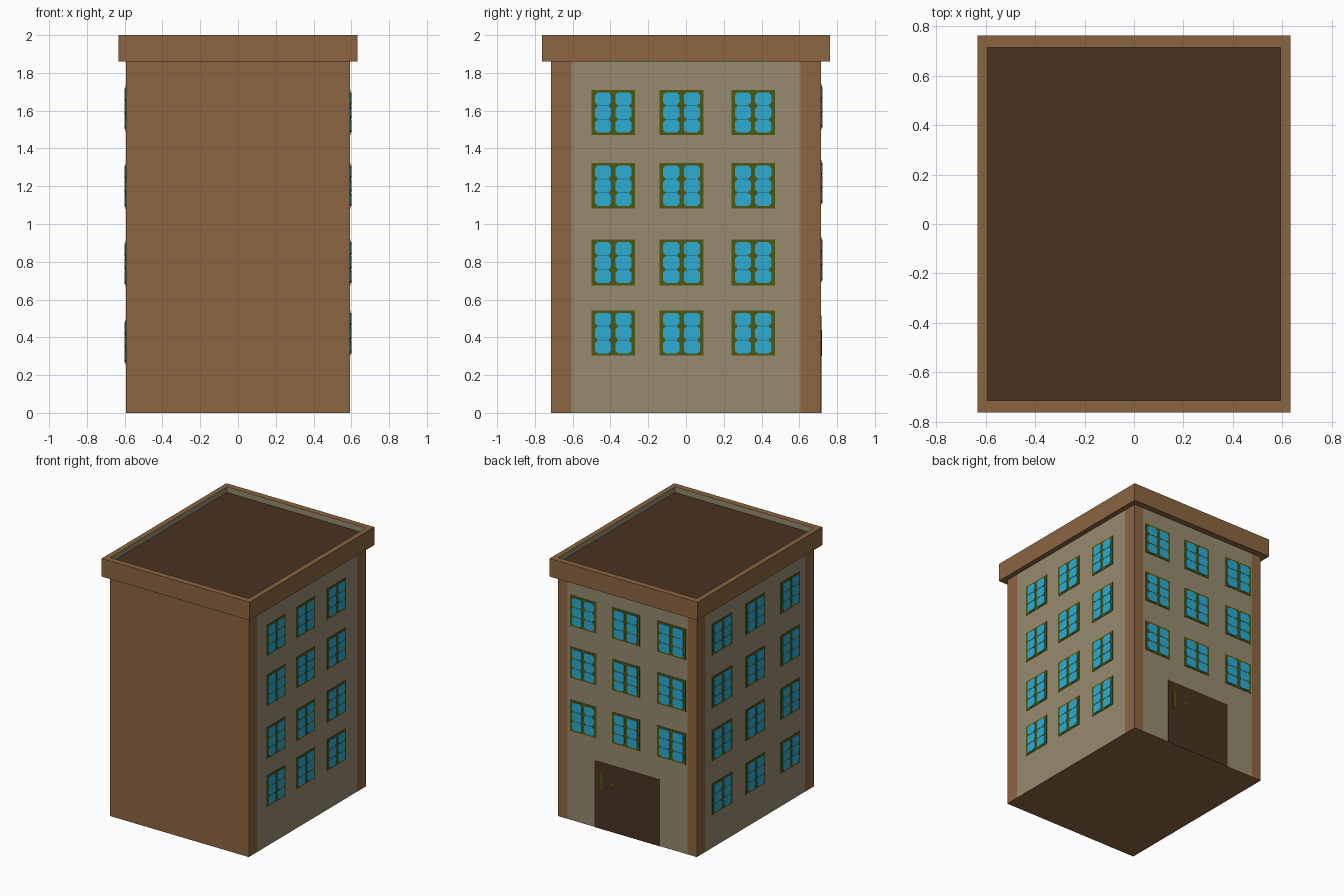
import bpy, bmesh
from mathutils import Vector

if "Cube" in bpy.data.objects:
    bpy.data.objects.remove(bpy.data.objects["Cube"])

HX, HY, EAVE, TOP, ROOF = 0.593, 0.715, 1.86, 2.0, 1.957


def material(name, rgb):
    m = bpy.data.materials.new(name)
    m.diffuse_color = (*rgb, 1)
    m.use_nodes = True
    m.node_tree.nodes["Principled BSDF"].inputs["Base Color"].default_value = m.diffuse_color
    return m


BROWN = material("brown trim", (0.258, 0.130, 0.053))
BEIGE = material("beige plaster", (0.309, 0.258, 0.159))
DARK = material("dark brown", (0.065, 0.032, 0.015))
OLIVE = material("olive frame", (0.076, 0.095, 0.005))
CYAN = material("cyan glass", (0.026, 0.413, 0.644))
BLUE = material("deep blue glass", (0.012, 0.235, 0.420))


def make_object(name, bm, mats):
    mesh = bpy.data.meshes.new(name)
    bm.to_mesh(mesh)
    bm.free()
    for m in mats:
        mesh.materials.append(m)
    ob = bpy.data.objects.new(name, mesh)
    bpy.context.collection.objects.link(ob)
    return ob


def ring(bm, x, y, z):
    return [bm.verts.new((a * x, b * y, z)) for a, b in ((-1, -1), (1, -1), (1, 1), (-1, 1))]


def bridge(bm, lo, hi, mat=0):
    for i in range(4):
        j = (i + 1) % 4
        bm.faces.new((lo[i], lo[j], hi[j], hi[i])).material_index = mat


# Walls: corner strips are cut into the faces, the front stays all brown
bm = bmesh.new()
base, eave = ring(bm, HX, HY, 0), ring(bm, HX, HY, EAVE)
bridge(bm, base, eave)
bm.faces.new(base[::-1])
for co, no in (((0, 0.607, 0), (0, 1, 0)), ((0, -0.607, 0), (0, 1, 0)),
               ((0.513, 0, 0), (1, 0, 0)), ((-0.513, 0, 0), (1, 0, 0))):
    bmesh.ops.bisect_plane(bm, geom=bm.verts[:] + bm.edges[:] + bm.faces[:],
                           plane_co=co, plane_no=no)
bm.normal_update()
for f in bm.faces:
    c, n = f.calc_center_median(), f.normal
    side = abs(n.x) > 0.9 and abs(c.y) < 0.6
    back = n.y > 0.9 and abs(c.x) < 0.51
    f.material_index = 1 if side or back else 0
make_object("walls", bm, [BROWN, BEIGE])

# Cornice with a beige inner parapet face
bm = bmesh.new()
rings = [ring(bm, x, y, z) for x, y, z in (
    (HX, HY, EAVE), (0.633, 0.762, EAVE), (0.633, 0.762, TOP), (HX, HY, TOP), (HX, HY, ROOF))]
for i in range(4):
    bridge(bm, rings[i], rings[i + 1], 1 if i == 3 else 0)
make_object("cornice", bm, [BROWN, BEIGE])

# Sunken flat roof
bm = bmesh.new()
bm.faces.new(ring(bm, HX, HY, ROOF))
make_object("roof", bm, [DARK])


# Thin plates laid on a wall: u runs along the wall, v is height
def plate(bm, wall, pts, depth, mat=0):
    u, n, dist = wall
    place = lambda p, d: bm.verts.new(u * p[0] + n * (dist + d) + Vector((0, 0, p[1])))
    back = [place(p, 0) for p in pts]
    front = [place(p, depth) for p in pts]
    bm.faces.new(front).material_index = mat
    for i in range(len(pts)):
        j = (i + 1) % len(pts)
        bm.faces.new((back[i], back[j], front[j], front[i])).material_index = mat


def rect(u0, u1, v0, v1):
    return [(u0, v0), (u1, v0), (u1, v1), (u0, v1)]


def octagon(u0, u1, v0, v1, c):
    return [(u0 + c, v0), (u1 - c, v0), (u1, v0 + c), (u1, v1 - c),
            (u1 - c, v1), (u0 + c, v1), (u0, v1 - c), (u0, v0 + c)]


def window(bm, wall, u0, u1, v0, v1):
    plate(bm, wall, rect(u0, u1, v0, v1), 0.003, 0)
    w, h = u1 - u0, v1 - v0
    for a, b in ((0.08, 0.45), (0.55, 0.92)):
        p0, p1 = u0 + a * w, u0 + b * w
        plate(bm, wall, rect(p0 + 0.012, p1 - 0.012, v0 + 0.06 * h, v1 - 0.06 * h), 0.005, 2)
        for r in range(3):
            q0 = v0 + h * (0.05 + 0.305 * r)
            plate(bm, wall, octagon(p0, p1, q0, q0 + h * 0.285, 0.014), 0.007, 1)


RIGHT = (Vector((0, 1, 0)), Vector((1, 0, 0)), HX)
LEFT = (Vector((0, -1, 0)), Vector((-1, 0, 0)), HX)
BACK = (Vector((-1, 0, 0)), Vector((0, 1, 0)), HY)

# Windows: columns and storeys for each wall
layout = {
    "right_windows": (RIGHT, ((-0.50, -0.27), (-0.14, 0.093), (0.24, 0.47)),
                      ((0.303, 0.543), (0.675, 0.917), (1.083, 1.323), (1.472, 1.71))),
    "left_windows": (LEFT, ((-0.53, -0.285), (-0.12, 0.115), (0.31, 0.54)),
                     ((0.255, 0.495), (0.67, 0.91), (1.08, 1.32), (1.49, 1.73))),
    "back_windows": (BACK, ((-0.49, -0.265), (-0.13, 0.105), (0.255, 0.50)),
                     ((0.69, 0.93), (1.10, 1.34), (1.50, 1.74))),
}
for name, (wall, cols, rows) in layout.items():
    bm = bmesh.new()
    for u0, u1 in cols:
        for v0, v1 in rows:
            window(bm, wall, u0, u1, v0, v1)
    make_object(name, bm, [OLIVE, CYAN, BLUE])

# Back door with its pull bar and lock
bm = bmesh.new()
plate(bm, BACK, rect(-0.28, 0.28, 0.0, 0.515), 0.003, 0)
plate(bm, BACK, rect(-0.233, -0.21, 0.30, 0.44), 0.006, 1)
plate(bm, BACK, octagon(-0.145, -0.10, 0.36, 0.385, 0.007), 0.006, 1)
make_object("door", bm, [DARK, OLIVE])
